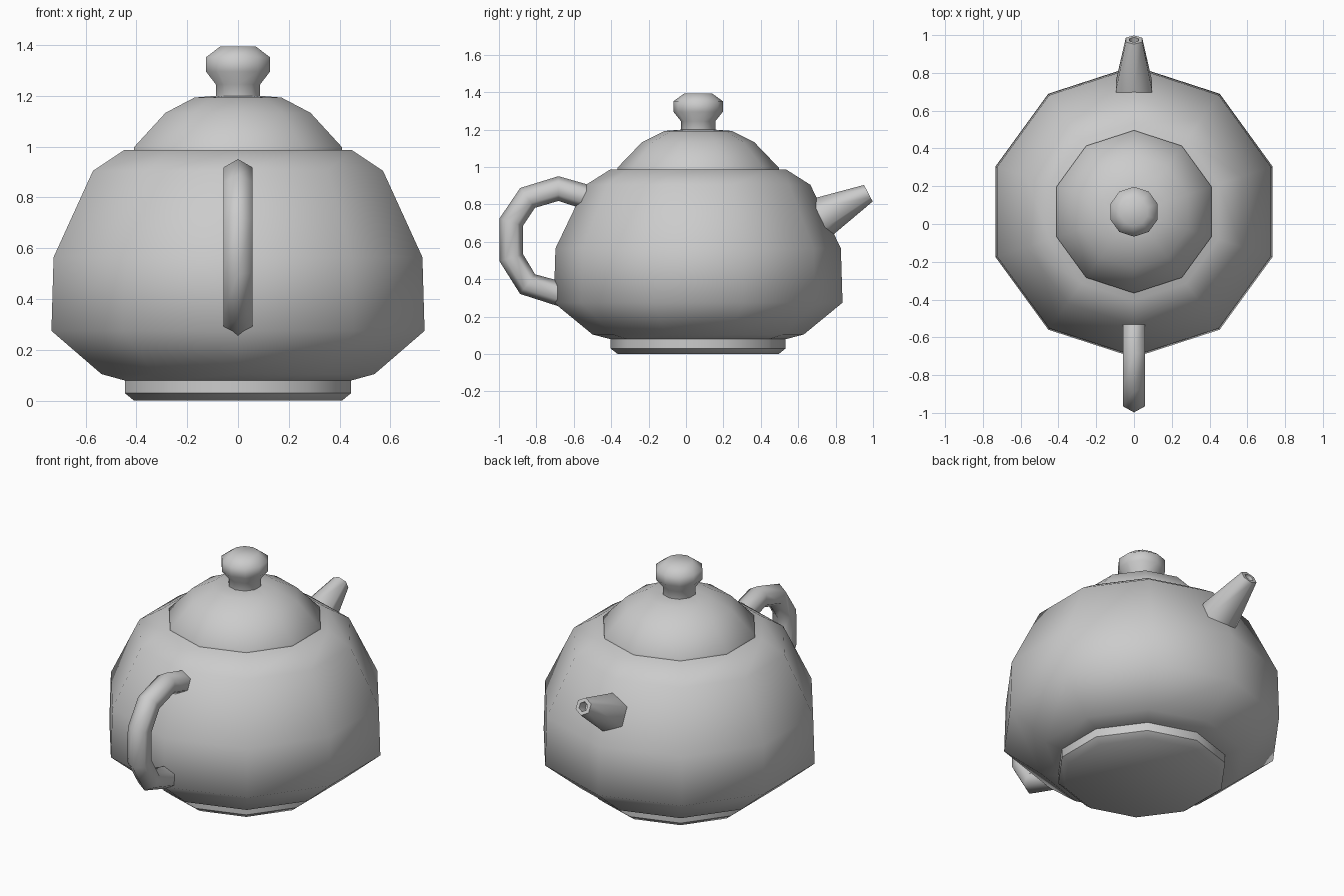
import bpy, bmesh, math
from mathutils import Vector

if "Cube" in bpy.data.objects:
    bpy.data.objects.remove(bpy.data.objects["Cube"])

CY = 0.065  # the pot's axis sits slightly behind the centre

grey = bpy.data.materials.new("ceramic grey")
grey.diffuse_color = (0.6, 0.6, 0.6, 1)
grey.use_nodes = True
grey.node_tree.nodes["Principled BSDF"].inputs["Base Color"].default_value = grey.diffuse_color


def skin(name, rings, smooth_angle):
    """Join equal rings of points into a tube with closed ends."""
    bm = bmesh.new()
    loops = [[bm.verts.new(p) for p in ring] for ring in rings]
    n = len(loops[0])
    for a, b in zip(loops, loops[1:]):
        for i in range(n):
            j = (i + 1) % n
            bm.faces.new((a[i], a[j], b[j], b[i]))
    bm.faces.new(loops[0][::-1])
    bm.faces.new(loops[-1])
    bmesh.ops.recalc_face_normals(bm, faces=bm.faces)
    mesh = bpy.data.meshes.new(name)
    bm.to_mesh(mesh)
    bm.free()
    mesh.materials.append(grey)
    obj = bpy.data.objects.new(name, mesh)
    bpy.context.collection.objects.link(obj)
    bpy.ops.object.select_all(action='DESELECT')
    obj.select_set(True)
    bpy.context.view_layer.objects.active = obj
    bpy.ops.object.shade_smooth_by_angle(angle=math.radians(smooth_angle))
    return obj


def lathe(name, profile, smooth_angle):
    """Ten-sided turned part from (radius, height) points."""
    angles = [math.pi / 2 + math.tau * i / 10 for i in range(10)]
    return skin(name, [[(r * math.cos(a), CY + r * math.sin(a), z) for a in angles]
                       for r, z in profile], smooth_angle)


def hex_tube(name, path, smooth_angle):
    """Six-sided tube along (y, z, radius, ty, tz) stations in the x = 0 plane."""
    rings = []
    for y, z, r, ty, tz in path:
        up = Vector((0, -tz, ty)).normalized()
        side = Vector((1, 0, 0))
        c = Vector((0, y, z))
        rings.append([c + r * (math.cos(a) * up + math.sin(a) * side)
                      for a in (math.tau * i / 6 for i in range(6))])
    return skin(name, rings, smooth_angle)


# Turned parts
lathe("foot", [(0.43, 0.0), (0.468, 0.03), (0.468, 0.1)], 50)
lathe("body", [(0.47, 0.08), (0.565, 0.105), (0.772, 0.275), (0.763, 0.565),
               (0.60, 0.905), (0.47, 0.987)], 65)
lathe("lid", [(0.431, 0.98), (0.431, 0.997), (0.30, 1.133), (0.18, 1.193),
              (0.09, 1.2)], 65)
lathe("knob", [(0.092, 1.18), (0.092, 1.245), (0.132, 1.295), (0.132, 1.352),
               (0.075, 1.393)], 65)

# Handle: bent tube with mitred joints, ends buried in the body
pts = [Vector(p) for p in [(-0.54, 0.842), (-0.682, 0.885), (-0.847, 0.835),
                           (-0.934, 0.706), (-0.934, 0.515), (-0.847, 0.374),
                           (-0.66, 0.318)]]
stations = []
for i, p in enumerate(pts):
    before = (p - pts[i - 1]).normalized() if i else None
    after = (pts[i + 1] - p).normalized() if i < len(pts) - 1 else None
    t = (before or after) + (after or before)
    stations.append((p.x, p.y, 0.066, t.x, t.y))
hex_tube("handle", stations, 65)

# Spout: tapered tube with a rim and a sunken hole
ty, tz = 0.887, 0.462
spout = [(0.69, 0.711, 0.11), (0.735, 0.735, 0.11), (0.975, 0.86, 0.05),
         (0.975, 0.86, 0.028), (0.92, 0.831, 0.026)]
hex_tube("spout", [s + (ty, tz) for s in spout], 65)
